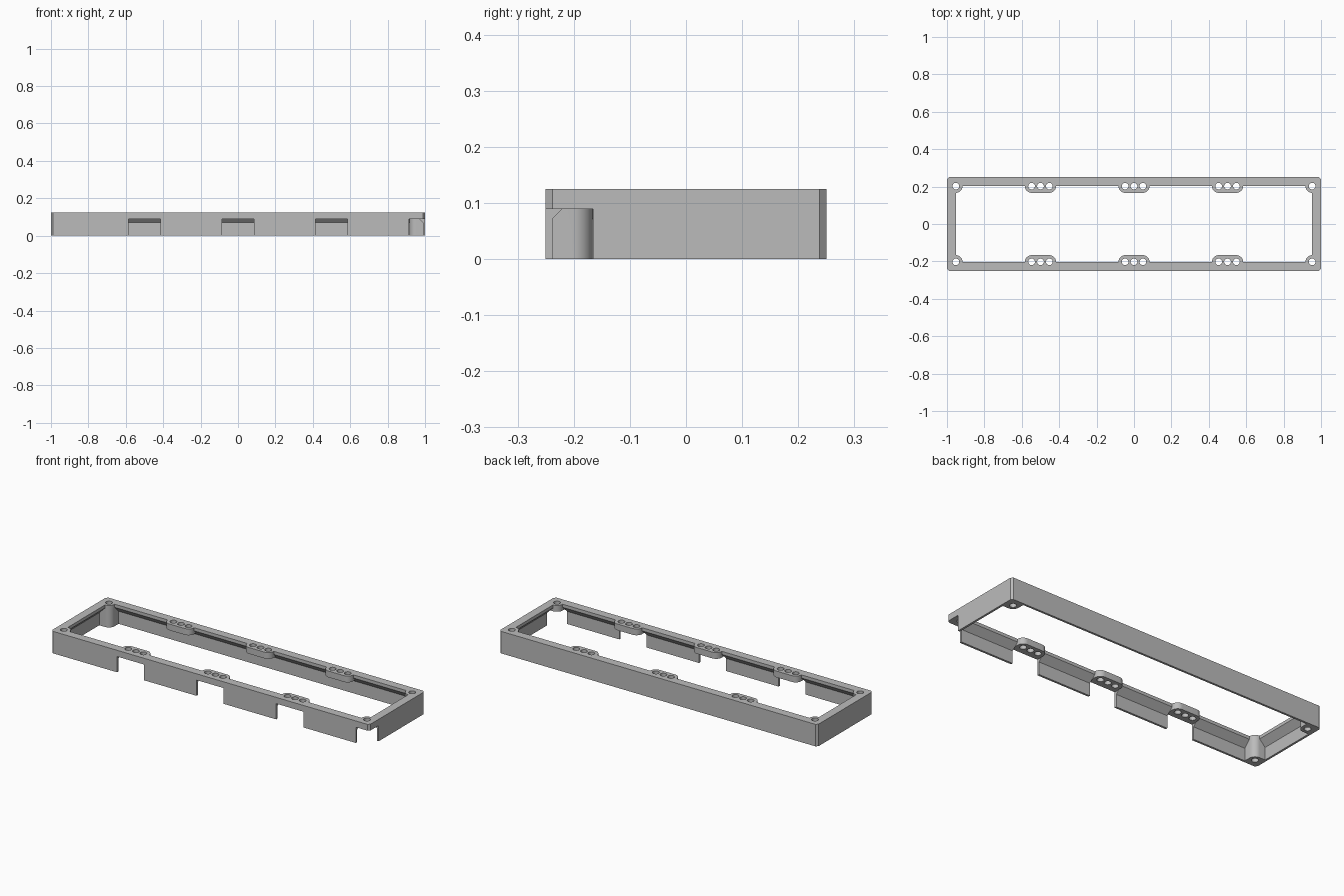
import bpy, bmesh
from math import cos, sin, pi

cube = bpy.data.objects.get("Cube")
if cube:
    bpy.data.objects.remove(cube, do_unlink=True)

U = 1 / 84                      # working unit: half length is 84
LX, LY, H = 84, 21, 10.5        # half length, half depth, height
NOTCH_Z, BOSS_R, HOLE_R, PITCH = 7.5, 3, 1.5, 4
HX, HY = LX - 4, LY - 4         # line of the holes
STATIONS = (-42, 0, 42)


def finish(name, bm):
    bmesh.ops.recalc_face_normals(bm, faces=bm.faces)
    bmesh.ops.scale(bm, vec=(U, U, U), verts=bm.verts)
    me = bpy.data.meshes.new(name)
    bm.to_mesh(me)
    bm.free()
    ob = bpy.data.objects.new(name, me)
    bpy.context.collection.objects.link(ob)
    return ob


def prism(bm, outline, z0, z1):
    low = [bm.verts.new((x, y, z0)) for x, y in outline]
    high = [bm.verts.new((x, y, z1)) for x, y in outline]
    bm.faces.new(low[::-1])
    bm.faces.new(high)
    bridge(bm, low, high)


def bridge(bm, a, b):
    n = len(a)
    for i in range(n):
        bm.faces.new((a[i], a[(i + 1) % n], b[(i + 1) % n], b[i]))


def box(bm, x0, x1, y0, y1, z0, z1):
    prism(bm, [(x0, y0), (x1, y0), (x1, y1), (x0, y1)], z0, z1)


def arc(cx, cy, r, start, end, n):
    return [(cx + r * cos(start + (end - start) * i / n),
             cy + r * sin(start + (end - start) * i / n)) for i in range(n + 1)]


def ring(bm, inset, z, c):
    # Rectangle with cut corners
    x, y = LX - inset, LY - inset
    pts = [(x, y - c), (x - c, y), (c - x, y), (-x, y - c),
           (-x, c - y), (c - x, -y), (x - c, -y), (x, c - y)]
    return [bm.verts.new((px, py, z)) for px, py in pts]


def boolean(target, tool, operation):
    mod = target.modifiers.new(operation.lower(), 'BOOLEAN')
    mod.operation, mod.solver, mod.object = operation, 'EXACT', tool
    bpy.context.view_layer.objects.active = target
    bpy.ops.object.modifier_apply(modifier=mod.name)
    bpy.data.objects.remove(tool, do_unlink=True)


# Rim: thin wall, sloped support and top flange
bm = bmesh.new()
profile = [(0, 0, 1), (0, H, 1), (4, H, .2), (4, 9, .2), (1, 6, .2), (1, 0, .2)]
rings = [ring(bm, *p) for p in profile]
for i, r in enumerate(rings):
    bridge(bm, r, rings[(i + 1) % len(rings)])
frame = finish("rim_frame", bm)

# Corner posts and triple-hole lugs
bm = bmesh.new()
for sy in (-1, 1):
    for sx in (-1, 1):
        shape = arc(-HX, -HY, BOSS_R, 0, pi / 2, 12)
        shape += [(-HX, -HY + BOSS_R), (-LX + .7, -HY + BOSS_R),
                  (-LX + .7, -LY + .7), (-HX + BOSS_R, -LY + .7)]
        shape.pop(12)
        prism(bm, [(-sx * x, -sy * y) for x, y in shape], 0, H)
    for cx in STATIONS:
        shape = arc(cx + PITCH, -HY, BOSS_R, 0, pi / 2, 12)
        shape += arc(cx - PITCH, -HY, BOSS_R, pi / 2, pi, 12)
        edge = PITCH + BOSS_R
        shape += [(cx - edge, -LY + .5), (cx + edge, -LY + .5)]
        prism(bm, [(x, -sy * y) for x, y in shape], NOTCH_Z, H)
boolean(frame, finish("bosses", bm), 'UNION')

# Front notches and the open front corner
bm = bmesh.new()
for cx in STATIONS:
    box(bm, cx - 7.15, cx + 7.15, -LY - 2, -HY + BOSS_R + .1, -1, NOTCH_Z)
box(bm, LX - 7.1, LX + 2, -LY - 2, -HY + BOSS_R + .1, -1, NOTCH_Z)
boolean(frame, finish("notches", bm), 'DIFFERENCE')

# Screw holes
bm = bmesh.new()
spots = [-HX, HX] + [c + k * PITCH for c in STATIONS for k in (-1, 0, 1)]
for x in spots:
    for y in (-HY, HY):
        prism(bm, arc(x, y, HOLE_R, 0, 2 * pi, 32)[:-1], -1, H + 1)
boolean(frame, finish("holes", bm), 'DIFFERENCE')

# Grey finish
grey = bpy.data.materials.new("plain grey")
grey.use_nodes = True
colour = (0.5, 0.5, 0.5, 1)
grey.diffuse_color = colour
grey.node_tree.nodes["Principled BSDF"].inputs["Base Color"].default_value = colour
frame.data.materials.clear()
frame.data.materials.append(grey)

bpy.ops.object.select_all(action='DESELECT')
frame.select_set(True)
bpy.context.view_layer.objects.active = frame
bpy.ops.object.shade_smooth_by_angle(angle=pi / 6)
